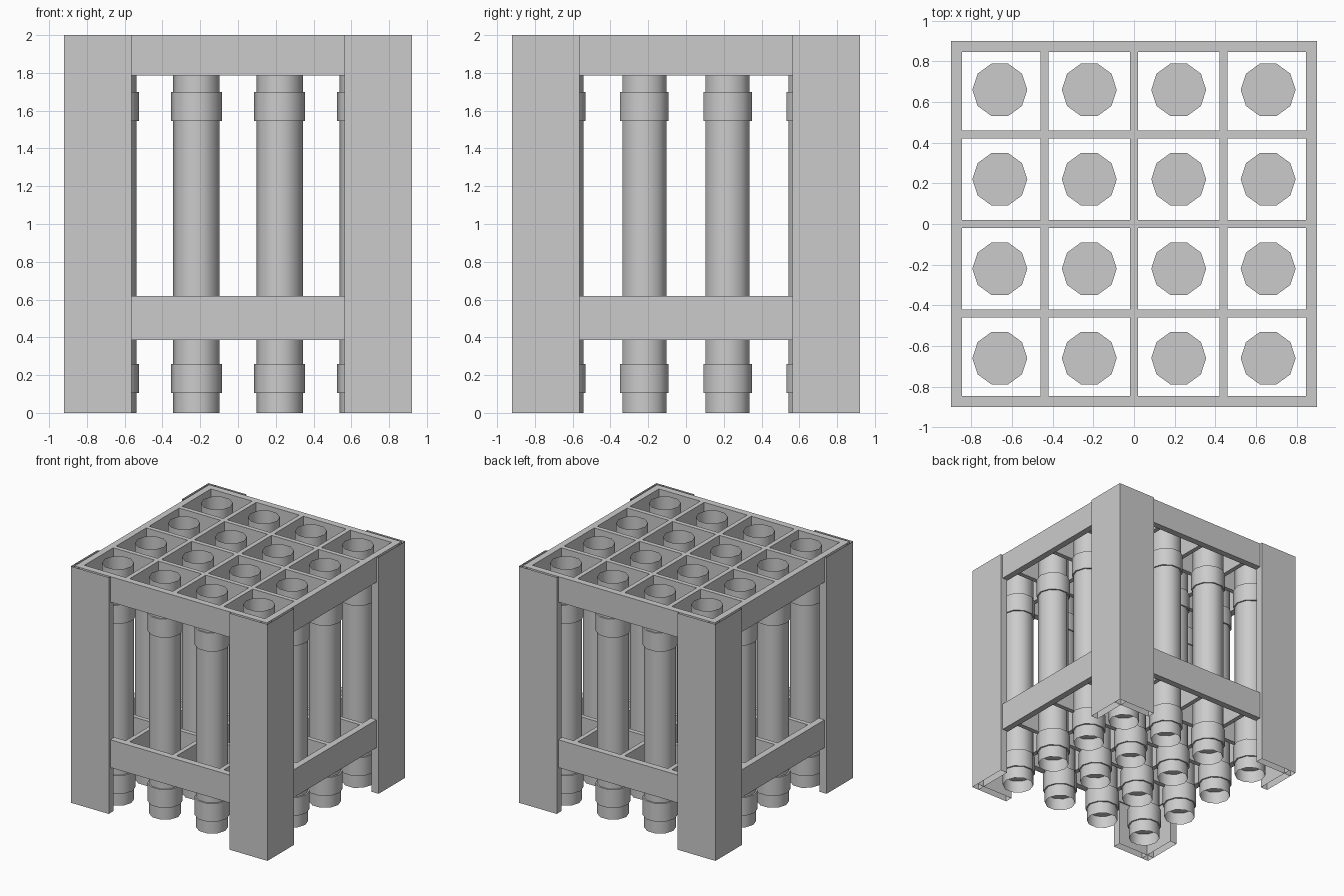
import bpy
import bmesh
from math import pi
from mathutils import Matrix

cube = bpy.data.objects.get("Cube")
if cube:
    bpy.data.objects.remove(cube, do_unlink=True)

grey = bpy.data.materials.new("plain grey")
grey.use_nodes = True
colour = (0.6, 0.6, 0.6, 1)
grey.diffuse_color = colour
grey.node_tree.nodes["Principled BSDF"].inputs["Base Color"].default_value = colour


def finish(name, bm):
    mesh = bpy.data.meshes.new(name)
    bm.to_mesh(mesh)
    bm.free()
    mesh.materials.append(grey)
    obj = bpy.data.objects.new(name, mesh)
    bpy.context.collection.objects.link(obj)
    return obj


def add_box(bm, lo, hi, open_ends=False):
    size = [b - a for a, b in zip(lo, hi)]
    mid = [(a + b) / 2 for a, b in zip(lo, hi)]
    matrix = Matrix.Translation(mid) @ Matrix.Diagonal((*size, 1))
    verts = bmesh.ops.create_cube(bm, size=1, matrix=matrix)["verts"]
    if open_ends:
        faces = {f for v in verts for f in v.link_faces}
        caps = [f for f in faces if abs(f.normal.z) > 0.5]
        bmesh.ops.delete(bm, geom=caps, context="FACES_ONLY")


def add_cylinder(bm, x, y, radius, z0, z1, capped):
    matrix = Matrix.Translation((x, y, (z0 + z1) / 2)) @ Matrix.Rotation(pi / 2, 4, "Z")
    bmesh.ops.create_cone(bm, cap_ends=capped, segments=10, radius1=radius,
                          radius2=radius, depth=z1 - z0, matrix=matrix)


# Corner legs: two hollow, open-ended wings that cross at the corner
OUT, IN, EDGE = 0.92, 0.855, 0.565
for sx, side in ((1, "left"), (-1, "right")):
    for sy, end in ((-1, "front"), (1, "back")):
        bm = bmesh.new()
        for a, b in ((EDGE, IN), (IN, EDGE)):
            xs = sorted((sx * a, sx * OUT))
            ys = sorted((sy * b, sy * OUT))
            add_box(bm, (xs[0], ys[0], 0), (xs[1], ys[1], 2), open_ends=True)
        finish(f"{end}_{side}_leg", bm)

# Two rail frames, each with a grid of dividers
R, RI, BAR, HALF = 0.9, 0.845, 0.868, 0.019
for level, z0, z1 in (("lower", 0.385, 0.62), ("upper", 1.785, 2)):
    bm = bmesh.new()
    for s in (-1, 1):
        a, b = sorted((s * RI, s * R))
        add_box(bm, (-R, a, z0), (R, b, z1))
        add_box(bm, (a, -RI, z0), (b, RI, z1))
    finish(f"{level}_rails", bm)
    bm = bmesh.new()
    for c in (-0.44, 0, 0.44):
        add_box(bm, (-BAR, c - HALF, z0 + 0.01), (BAR, c + HALF, z1))
        add_box(bm, (c - HALF, -BAR, z0 + 0.01), (c + HALF, BAR, z1))
    finish(f"{level}_dividers", bm)

# Open tubes, each with two closed collars
tubes, collars = bmesh.new(), bmesh.new()
for i in range(4):
    for j in range(4):
        x, y = 0.44 * (i - 1.5), 0.44 * (j - 1.5)
        add_cylinder(tubes, x, y, 0.123, 0, 2, False)
        add_cylinder(collars, x, y, 0.135, 0.105, 0.26, True)
        add_cylinder(collars, x, y, 0.135, 1.545, 1.7, True)
for obj in (finish("tubes", tubes), finish("collars", collars)):
    bpy.ops.object.select_all(action="DESELECT")
    obj.select_set(True)
    bpy.context.view_layer.objects.active = obj
    bpy.ops.object.shade_smooth_by_angle(angle=pi / 4)
